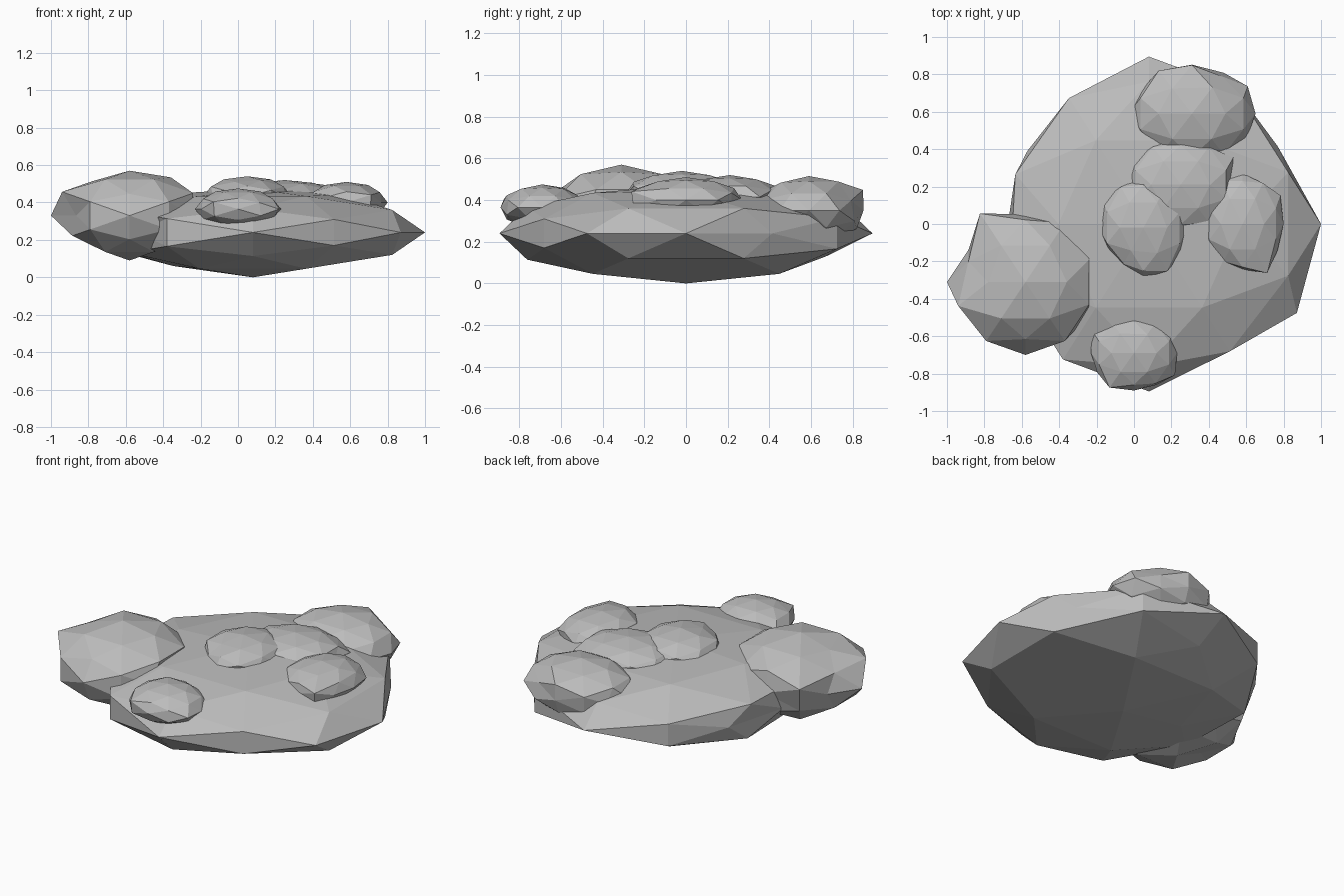
import bpy
import bmesh
from itertools import product
from mathutils import Vector

cube = bpy.data.objects.get("Cube")
if cube:
    bpy.data.objects.remove(cube)

# One grey stone colour
stone = bpy.data.materials.new("stone_grey")
stone.use_nodes = True
GREY = (0.5, 0.5, 0.5, 1)
stone.diffuse_color = GREY
stone.node_tree.nodes["Principled BSDF"].inputs["Base Color"].default_value = GREY


def sphere_directions():
    """Corners and edge midpoints of an icosahedron with an edge facing up."""
    found = set()
    for a, b, c in ((1, 0, 0), (.851, .526, 0), (.809, .309, .5)):
        for i, j, k in product((-1, 1), repeat=3):
            x, y, z = a * i, b * j, c * k
            found |= {(x, y, z), (z, x, y), (y, z, x)}
    return [Vector(p) for p in sorted(found)]


def boulder(name, centre, radii, dents):
    """Faceted ellipsoid; each dent scales the corner nearest a direction."""
    bm = bmesh.new()
    verts = [bm.verts.new(p) for p in sphere_directions()]
    bmesh.ops.convex_hull(bm, input=verts)
    bmesh.ops.recalc_face_normals(bm, faces=bm.faces)
    directions = {v: v.co.copy() for v in bm.verts}
    for direction, factor in dents:
        aim = Vector(direction).normalized()
        nearest = max(directions, key=lambda v: directions[v].dot(aim))
        nearest.co = directions[nearest] * factor
    for v in bm.verts:
        v.co = Vector(c + r * p for c, r, p in zip(centre, radii, v.co))
    mesh = bpy.data.meshes.new(name)
    bm.to_mesh(mesh)
    bm.free()
    mesh.materials.append(stone)
    obj = bpy.data.objects.new(name, mesh)
    bpy.context.collection.objects.link(obj)


# Broad flat base rock
boulder("base_rock", (.08, 0, .24), (.92, .895, .24), [
    ((-1, 0, 0), .82), ((-.85, .53, 0), .83), ((.85, .53, 0), .88),
    ((-.85, -.53, 0), .8), ((0, 0, 1), .97),
    ((-.81, .31, .5), .96), ((-.81, .31, -.5), .92),
    ((-.81, -.31, -.5), .9), ((-.5, .81, .31), .93), ((-.5, .81, -.31), .93),
    ((.5, -.81, .31), .94), ((.5, -.81, -.31), .94), ((.85, -.53, 0), 1.01),
    ((.53, 0, -.85), .85), ((-.53, 0, -.85), .88), ((0, .85, -.53), .88)])

# Large lump on the front corner
boulder("side_lump", (-.58, -.31, .33), (.42, .39, .24), [
    ((-.85, -.53, 0), .8), ((-.85, .53, 0), .85), ((0, 1, 0), .93),
    ((-.5, .81, .31), 1.16), ((.85, -.53, 0), .92), ((1, 0, 0), .8),
    ((-.81, -.31, .5), 1.06), ((-.81, .31, .5), .9), ((-.53, 0, .85), .9),
    ((-.53, 0, -.85), .78), ((-.81, -.31, -.5), .9), ((-.81, .31, -.5), .9),
    ((0, -.85, .53), .92), ((.53, 0, -.85), .85)])

# Small lumps on top and round the rim
boulder("front_lump", (0, -.69, .365), (.23, .2, .11), [
    ((-.85, .53, 0), 1.15), ((.85, .53, 0), 1.06), ((.85, -.53, 0), 1.12),
    ((-.5, -.81, .31), 1.14), ((-.5, -.81, -.31), 1.1),
    ((.5, -.81, -.31), 1.05), ((-.31, .5, .81), 1.05)])
boulder("centre_lump", (.05, -.02, .43), (.24, .27, .11), [
    ((0, -.53, .85), .9), ((-.5, -.81, .31), .88), ((-.85, -.53, 0), .9),
    ((.5, -.81, .31), 1.06), ((-.85, .53, 0), 1.06)])
boulder("upper_lump", (.25, .21, .415), (.3, .25, .105), [
    ((-.85, -.53, 0), .85), ((.85, .53, 0), 1.1), ((1, 0, 0), .9)])
boulder("right_lump", (.58, 0, .4), (.22, .27, .11), [
    ((-.5, .81, .31), 1.05), ((.85, .53, 0), 1.08), ((.5, -.81, .31), 1.2),
    ((.5, -.81, -.31), 1.15), ((0, -1, 0), .9), ((-.5, -.81, .31), .92)])
boulder("back_lump", (.31, .59, .35), (.34, .27, .165), [
    ((.5, .81, .31), .92), ((.85, .53, 0), 1.03), ((-.85, .53, 0), .92),
    ((0, .85, .53), 1.13), ((0, 1, 0), .97), ((.81, -.31, -.5), .9),
    ((-.5, .81, .31), 1.05), ((.31, .5, .81), 1.04)])
